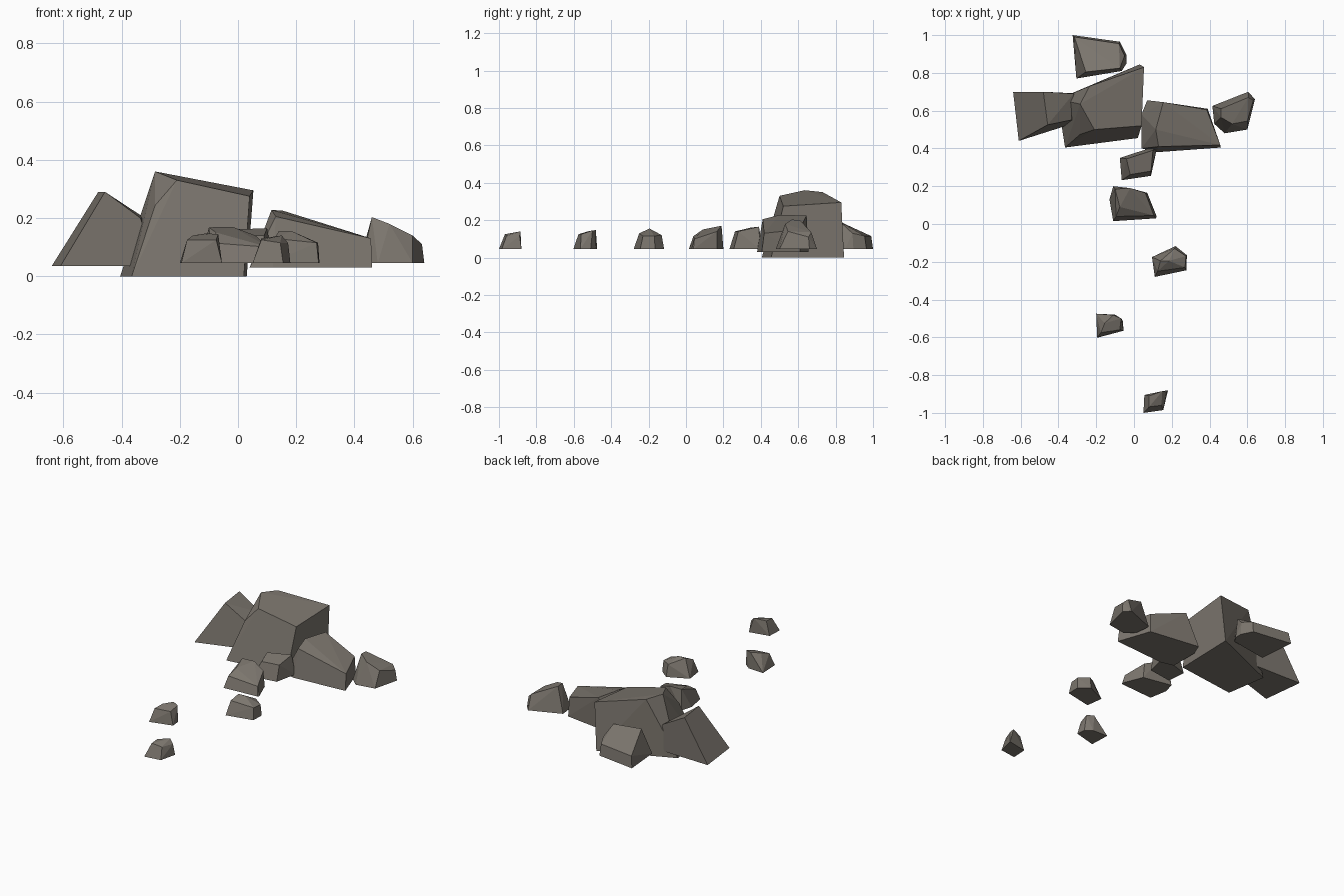
import bpy, bmesh, math

stone = bpy.data.materials.new("stone")
stone.diffuse_color = (0.20, 0.18, 0.155, 1)


def rock(name, base_z, base, top):
    """Faceted boulder: the hull of a flat base outline and its upper corners."""
    bm = bmesh.new()
    for x, y in base:
        bm.verts.new((x, y, base_z))
    for p in top:
        bm.verts.new(p)
    out = bmesh.ops.convex_hull(bm, input=bm.verts)
    loose = [v for v in set(out["geom_interior"] + out["geom_unused"])
             if isinstance(v, bmesh.types.BMVert)]
    bmesh.ops.delete(bm, geom=loose, context='VERTS')
    bmesh.ops.dissolve_limit(bm, angle_limit=math.radians(4),
                             verts=bm.verts, edges=bm.edges)
    bmesh.ops.recalc_face_normals(bm, faces=bm.faces)
    me = bpy.data.meshes.new(name)
    bm.to_mesh(me)
    bm.free()
    me.materials.append(stone)
    bpy.context.collection.objects.link(bpy.data.objects.new(name, me))


# Large central boulder
rock("main_boulder", 0,
     [(-.365, .405), (.02, .455), (.03, .845), (-.405, .66)],
     [(-.285, .475, .243), (-.21, .5, .33), (-.285, .635, .36),
      (-.235, .73, .35), (.053, .83, .295), (.04, .52, .275)])

# Pointed slab on the left
rock("left_boulder", .035,
     [(-.61, .44), (-.28, .545), (-.28, .69), (-.64, .70)],
     [(-.457, .525, .29), (-.48, .70, .29), (-.335, .55, .2), (-.32, .69, .2)])

# Long wedge on the right
rock("right_boulder", .03,
     [(.04, .4), (.12, .38), (.46, .405), (.39, .61), (.07, .655), (.04, .58)],
     [(.13, .41, .205), (.115, .5, .228), (.155, .645, .225),
      (.385, .605, .15), (.457, .418, .13)])

# Far right stone
rock("far_right_stone", .045,
     [(.415, .625), (.425, .53), (.48, .48), (.6, .5), (.64, .66), (.605, .70)],
     [(.46, .61, .2), (.46, .565, .203), (.52, .53, .18), (.6, .545, .14),
      (.632, .655, .11), (.605, .67, .135)])

# Stone behind the main boulder
rock("back_stone", .045,
     [(-.305, .77), (-.325, 1.0), (-.075, .965), (-.04, .895), (-.04, .85),
      (-.065, .81)],
     [(-.255, .805, .2), (-.075, .825, .19), (-.315, .99, .115),
      (-.08, .955, .115), (-.05, .89, .13)])

# Trail of small stones leading to the front
rock("trail_stone_1", .045,
     [(-.075, .35), (.11, .41), (.12, .395), (.09, .255), (-.065, .232)],
     [(-.04, .345, .16), (.1, .39, .165), (.09, .28, .14), (-.02, .262, .14)])

rock("trail_stone_2", .045,
     [(-.11, .2), (.07, .165), (.12, .04), (.115, .03), (-.11, .015), (-.13, .13)],
     [(-.1, .185, .168), (-.02, .19, .17), (.06, .165, .14),
      (.105, .045, .1), (-.075, .09, .15), (-.095, .04, .115)])

rock("trail_stone_3", .045,
     [(.095, -.175), (.22, -.117), (.28, -.165), (.277, -.245), (.11, -.28)],
     [(.14, -.195, .155), (.185, -.195, .155), (.215, -.13, .12),
      (.275, -.17, .115), (.27, -.23, .115), (.125, -.25, .13)])

rock("trail_stone_4", .045,
     [(-.2, -.475), (-.1, -.48), (-.06, -.51), (-.055, -.565), (-.195, -.602)],
     [(-.175, -.575, .125), (-.155, -.525, .14), (-.11, -.482, .147),
      (-.068, -.5, .145), (-.075, -.56, .125)])

rock("trail_stone_5", .045,
     [(.055, -.905), (.18, -.88), (.155, -.985), (.05, -1.0)],
     [(.08, -.91, .13), (.15, -.885, .14), (.172, -.89, .115),
      (.145, -.96, .115), (.08, -.968, .125)])
